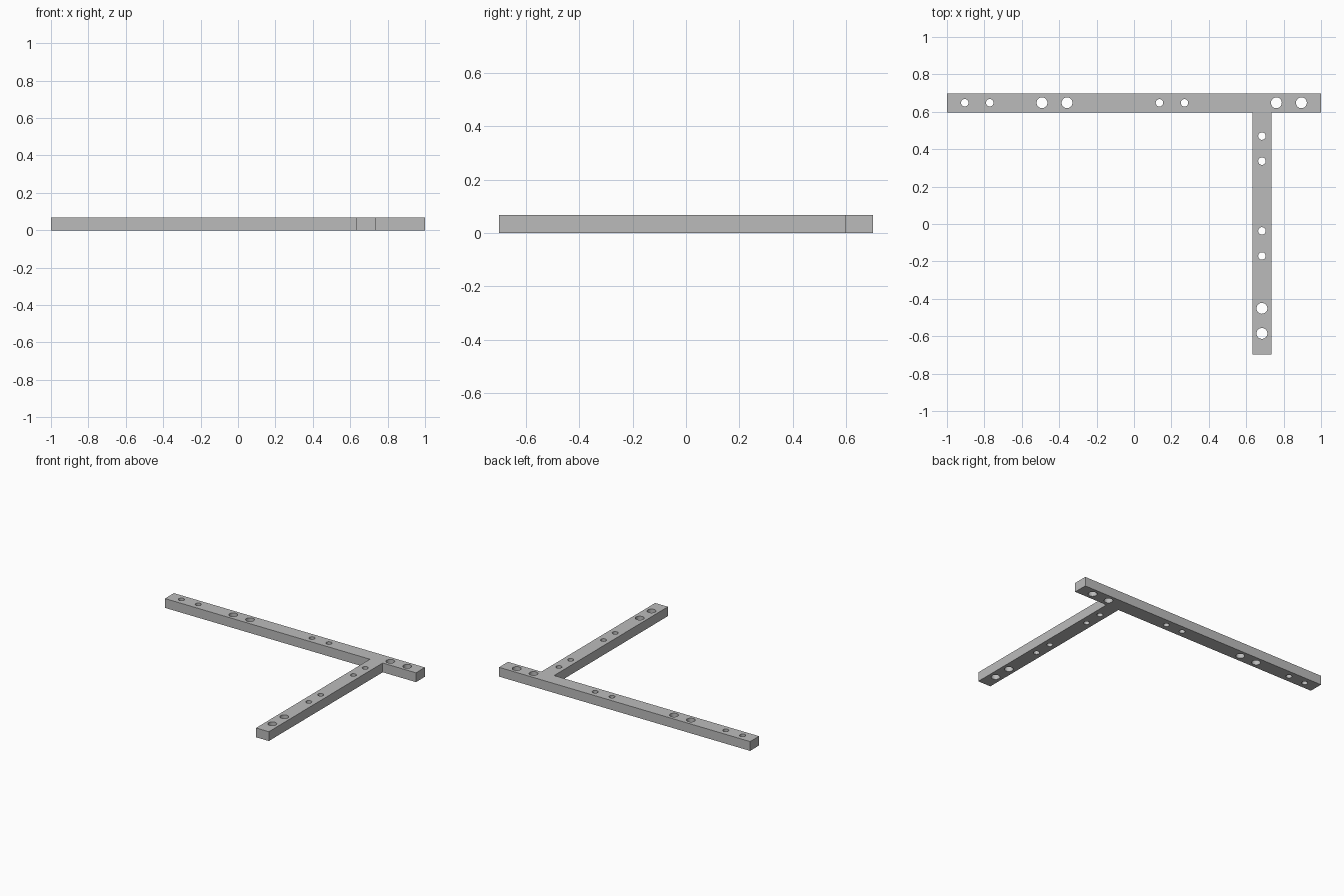
import bpy, bmesh
from mathutils import Matrix

if "Cube" in bpy.data.objects:
    bpy.data.objects.remove(bpy.data.objects["Cube"])

HEIGHT = 0.067
BACK, JOINT, FRONT = 0.699, 0.597, -0.699      # y limits
STEM_L, STEM_R = 0.633, 0.735                  # x limits of the stem
SMALL, LARGE = 0.02, 0.029                     # hole radii
PAIR = 0.134                                   # spacing inside a hole pair

grey = bpy.data.materials.new("plain grey")
grey.use_nodes = True
grey.diffuse_color = (0.5, 0.5, 0.5, 1)
grey.node_tree.nodes["Principled BSDF"].inputs["Base Color"].default_value = (0.5, 0.5, 0.5, 1)


def new_object(name, bm):
    mesh = bpy.data.meshes.new(name)
    bmesh.ops.recalc_face_normals(bm, faces=bm.faces[:])
    bm.to_mesh(mesh)
    bm.free()
    obj = bpy.data.objects.new(name, mesh)
    bpy.context.collection.objects.link(obj)
    mesh.materials.append(grey)
    return obj


# T-shaped frame: crossbar and stem in one extruded outline
outline = [(-1, BACK), (-1, JOINT), (STEM_L, JOINT), (STEM_L, FRONT),
           (STEM_R, FRONT), (STEM_R, JOINT), (1, JOINT), (1, BACK)]
bm = bmesh.new()
base = bm.faces.new([bm.verts.new((x, y, 0)) for x, y in outline])
top = bmesh.ops.extrude_face_region(bm, geom=[base])["geom"]
bmesh.ops.translate(bm, vec=(0, 0, HEIGHT),
                    verts=[v for v in top if isinstance(v, bmesh.types.BMVert)])
frame = new_object("drilled_frame", bm)

# Hole pairs: first position along the bar, and radius
bar_y, stem_x = (BACK + JOINT) / 2, (STEM_L + STEM_R) / 2
bar_pairs = [(-0.905, SMALL), (-0.492, LARGE), (0.136, SMALL), (0.761, LARGE)]
stem_pairs = [(0.336, SMALL), (-0.171, SMALL), (-0.585, LARGE)]
holes = []
for step in (0, PAIR):
    holes += [(p + step, bar_y, r) for p, r in bar_pairs]
    holes += [(stem_x, p + step, r) for p, r in stem_pairs]

bm = bmesh.new()
for x, y, r in holes:
    bmesh.ops.create_cone(bm, cap_ends=True, segments=32, radius1=r, radius2=r,
                          depth=HEIGHT * 3, matrix=Matrix.Translation((x, y, HEIGHT / 2)))
cutter = new_object("hole_cutter", bm)
cutter.hide_render = True

# Drill the holes and discard the cutter
bpy.ops.object.select_all(action='DESELECT')
frame.select_set(True)
bpy.context.view_layer.objects.active = frame
drill = frame.modifiers.new("drill", 'BOOLEAN')
drill.operation = 'DIFFERENCE'
drill.solver = 'EXACT'
drill.object = cutter
bpy.ops.object.modifier_apply(modifier=drill.name)
bpy.data.objects.remove(cutter)
bpy.ops.object.shade_smooth_by_angle()
